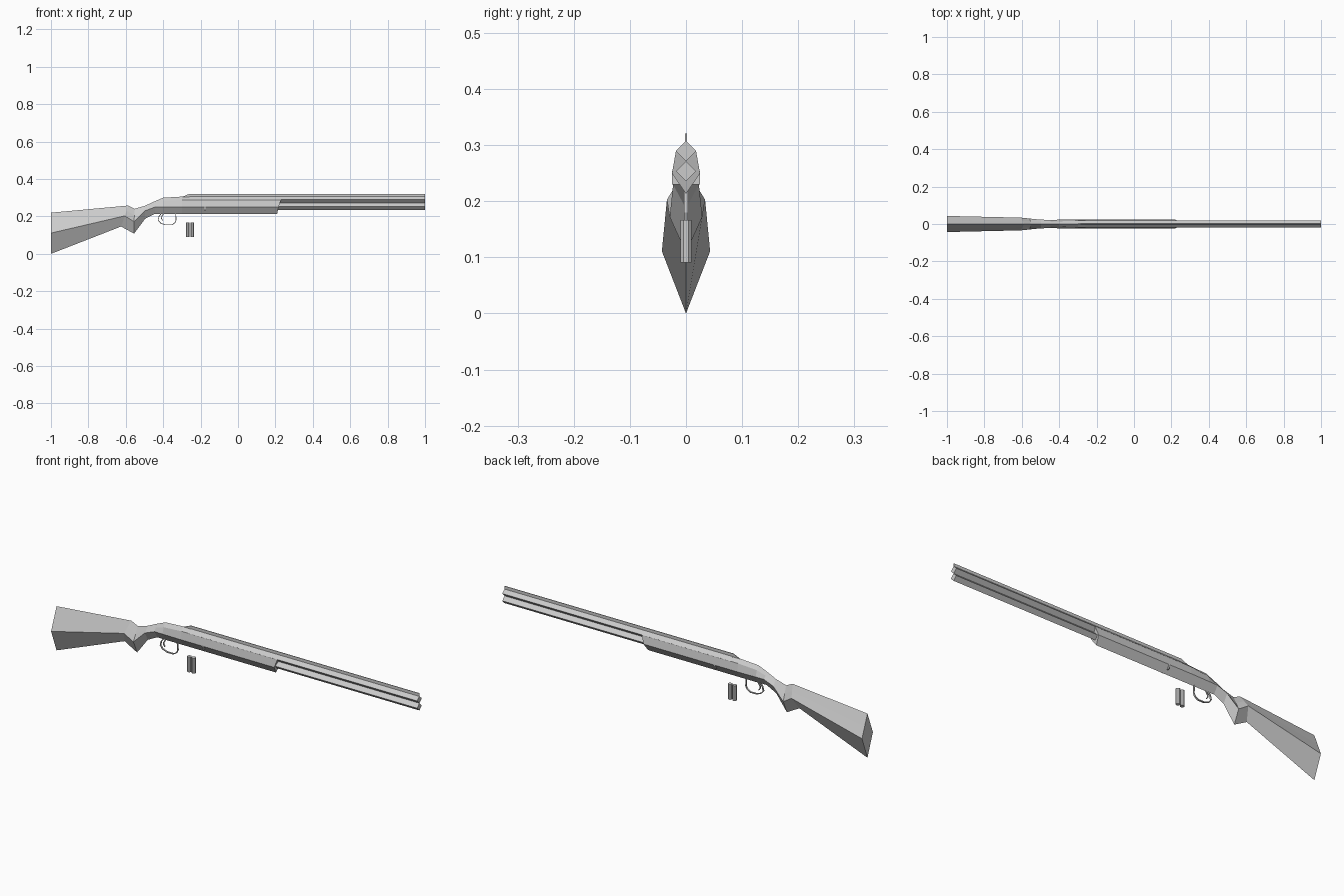
import bpy, bmesh, math
from mathutils import Vector

if "Cube" in bpy.data.objects:
    bpy.data.objects.remove(bpy.data.objects["Cube"])


def make_object(name, bm):
    bmesh.ops.recalc_face_normals(bm, faces=bm.faces)
    mesh = bpy.data.meshes.new(name)
    bm.to_mesh(mesh)
    bm.free()
    obj = bpy.data.objects.new(name, mesh)
    bpy.context.collection.objects.link(obj)
    return obj


def loft(name, rings):
    """Skin a list of equal-length vertex rings and cap both ends."""
    bm = bmesh.new()
    loops = [[bm.verts.new(p) for p in ring] for ring in rings]
    n = len(loops[0])
    for a, b in zip(loops, loops[1:]):
        for i in range(n):
            j = (i + 1) % n
            bm.faces.new((a[i], a[j], b[j], b[i]))
    bm.faces.new(loops[0])
    bm.faces.new(loops[-1])
    return make_object(name, bm)


def section(bottom, side, shoulder, top):
    """Mirrored six-point ring; side and shoulder are (x, half width, z)."""
    ring = [(bottom[0], 0, bottom[1])]
    ring += [side, shoulder]
    ring += [(top[0], 0, top[1])]
    ring += [(x, -y, z) for x, y, z in (shoulder, side)]
    return ring


def diamond(bottom, side, top):
    """Four-sided section whose shoulder lies on the upper flank."""
    mid = (Vector(side) + Vector((top[0], 0, top[1]))) / 2
    return section(bottom, side, tuple(mid), top)


def plate(name, profile, half):
    """Extrude an x-z outline symmetrically across y."""
    return loft(name, [[(x, y, z) for x, z in profile] for y in (-half, half)])


def prism(name, start, end, radius, sides, turn=0.0):
    """Faceted cylinder between two points."""
    start, end = Vector(start), Vector(end)
    axis = (end - start).normalized()
    u = Vector((0, 1, 0))
    v = axis.cross(u)
    offs = [(u * math.cos(a) + v * math.sin(a)) * radius
            for a in (turn + 2 * math.pi * i / sides for i in range(sides))]
    return loft(name, [[p + o for o in offs] for p in (start, end)])


# Buttstock, wrist and grip
grip_end = diamond((-0.444, 0.214), (-0.444, 0.022, 0.250), (-0.450, 0.279))
loft("stock", [
    diamond((-1.0, 0.0), (-1.0, 0.043, 0.111), (-1.0, 0.220)),
    diamond((-0.625, 0.146), (-0.605, 0.034, 0.203), (-0.588, 0.258)),
    diamond((-0.556, 0.108), (-0.556, 0.029, 0.172), (-0.552, 0.241)),
    diamond((-0.497, 0.187), (-0.497, 0.023, 0.230), (-0.497, 0.257)),
    grip_end,
])

# Receiver and forend in one faceted body
loft("receiver_and_forend", [
    grip_end,
    section((-0.400, 0.213), (-0.400, 0.023, 0.250), (-0.400, 0.014, 0.281), (-0.400, 0.300)),
    section((-0.300, 0.213), (-0.300, 0.025, 0.250), (-0.300, 0.018, 0.289), (-0.300, 0.306)),
    section((0.209, 0.213), (0.217, 0.025, 0.250), (0.230, 0.018, 0.289), (0.230, 0.306)),
])

# Over and under barrels, four-sided
for name, z in (("upper_barrel", 0.2895), ("lower_barrel", 0.2535)):
    prism(name, (-0.26, 0, z), (1.0, 0, z), 0.018, 4)

# Thin sighting rib with a ramp at the rear
plate("sight_rib", [(-0.30, 0.304), (1.0, 0.304), (1.0, 0.321), (-0.26, 0.321)], 0.0015)

# Hinge pin visible on both sides
plate("hinge_pin", [(-0.178, 0.23), (-0.173, 0.23), (-0.173, 0.254), (-0.178, 0.254)], 0.025)


# Trigger guard and trigger: bent strips
def strip(name, path, thick, half):
    pts = [Vector((x, 0, z)) for x, z in path]
    rings = []
    for i, p in enumerate(pts):
        t = (pts[min(i + 1, len(pts) - 1)] - pts[max(i - 1, 0)]).normalized()
        n = Vector((-t.z, 0, t.x)) * thick
        y = Vector((0, half, 0))
        rings.append([p + n + y, p + n - y, p - n - y, p - n + y])
    return loft(name, rings)


strip("trigger_guard", [(-0.410, 0.216), (-0.422, 0.200), (-0.427, 0.180), (-0.415, 0.165),
                        (-0.390, 0.155), (-0.355, 0.155), (-0.338, 0.165), (-0.331, 0.180),
                        (-0.333, 0.216)], 0.002, 0.004)
strip("trigger", [(-0.397, 0.216), (-0.408, 0.200), (-0.409, 0.188), (-0.402, 0.178)],
      0.002, 0.003)

# Two loose shells below the receiver
for i, x in enumerate((-0.268, -0.244)):
    prism(f"shell_{i + 1}", (x, 0, 0.091), (x, 0, 0.167), 0.0105, 8, math.pi / 8)
